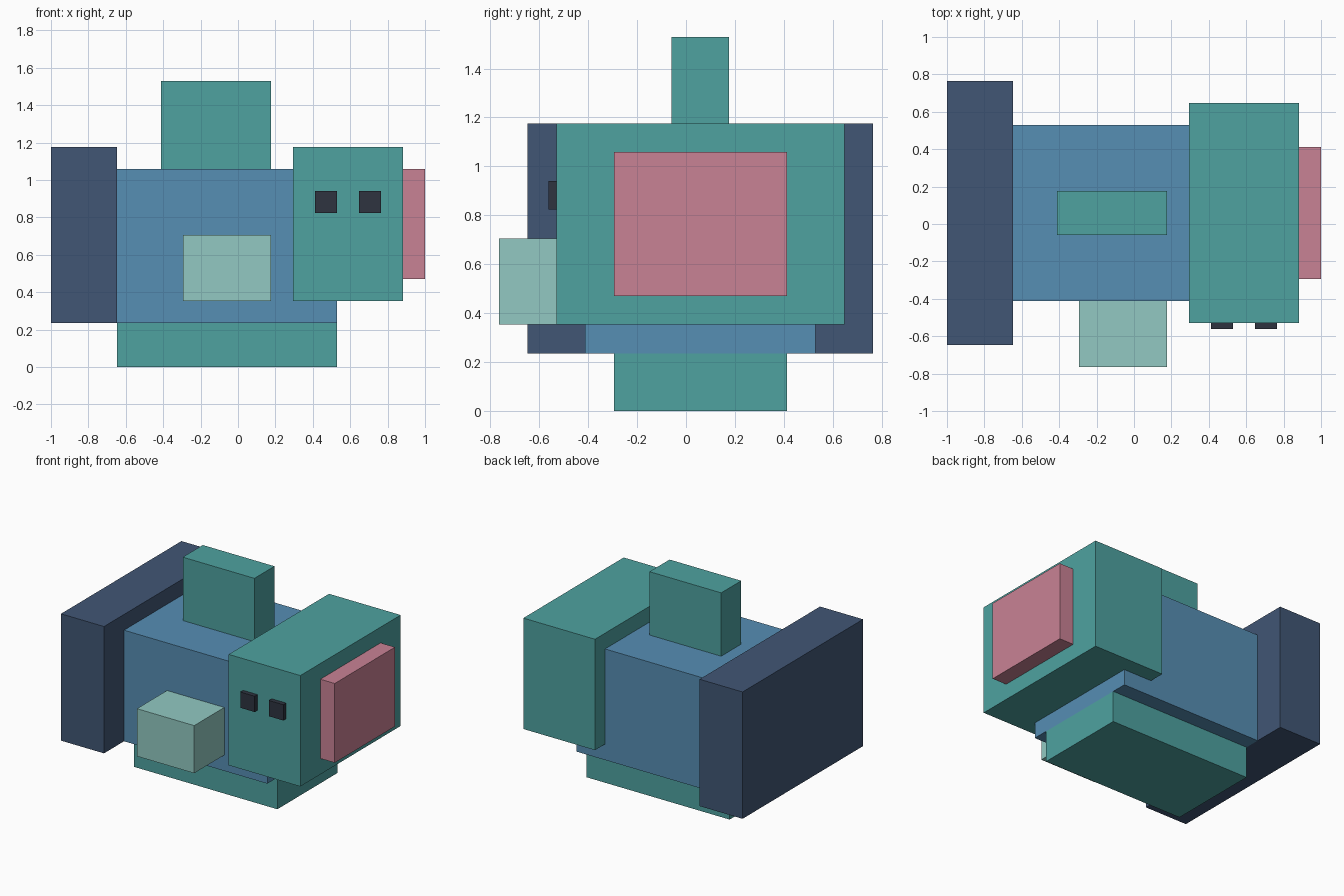
import bpy
import bmesh

if "Cube" in bpy.data.objects:
    bpy.data.objects.remove(bpy.data.objects["Cube"])


def linear(c):
    c /= 255
    return c / 12.92 if c <= 0.04045 else ((c + 0.055) / 1.055) ** 2.4


def material(name, rgb):
    m = bpy.data.materials.new(name)
    m.diffuse_color = (*[linear(c) for c in rgb], 1)
    m.use_nodes = True
    m.node_tree.nodes["Principled BSDF"].inputs["Base Color"].default_value = m.diffuse_color
    return m


teal = material("teal", (78, 162, 160))
blue = material("blue", (86, 142, 180))
navy = material("navy", (65, 86, 117))
pink = material("pink", (201, 130, 149))
mint = material("pale mint", (146, 201, 194))
dark = material("charcoal", (46, 52, 64))


def box(name, mat, x, y, z):
    """Box spanning the given (min, max) range on each axis."""
    bm = bmesh.new()
    bmesh.ops.create_cube(bm, size=1)
    for v in bm.verts:
        v.co = [r[0] if c < 0 else r[1] for c, r in zip(v.co, (x, y, z))]
    mesh = bpy.data.meshes.new(name)
    bm.to_mesh(mesh)
    bm.free()
    mesh.materials.append(mat)
    bpy.context.collection.objects.link(bpy.data.objects.new(name, mesh))


# Main body and the base under it
box("body", blue, (-0.647, 0.529), (-0.412, 0.529), (0.235, 1.059))
box("base", teal, (-0.647, 0.529), (-0.294, 0.412), (0, 0.235))

# Large slab at the rear end
box("tail_slab", navy, (-1, -0.647), (-0.647, 0.765), (0.235, 1.176))

# Head with its end plate
box("head", teal, (0.294, 0.882), (-0.529, 0.647), (0.353, 1.176))
box("nose_plate", pink, (0.882, 1), (-0.294, 0.412), (0.471, 1.059))

# Upright fin and the side block
box("top_fin", teal, (-0.412, 0.176), (-0.059, 0.176), (1.059, 1.529))
box("side_block", mint, (-0.294, 0.176), (-0.765, -0.412), (0.353, 0.706))

# Eyes on the front of the head
for name, x in (("eye_left", 0.412), ("eye_right", 0.647)):
    box(name, dark, (x, x + 0.118), (-0.562, -0.529), (0.824, 0.941))
